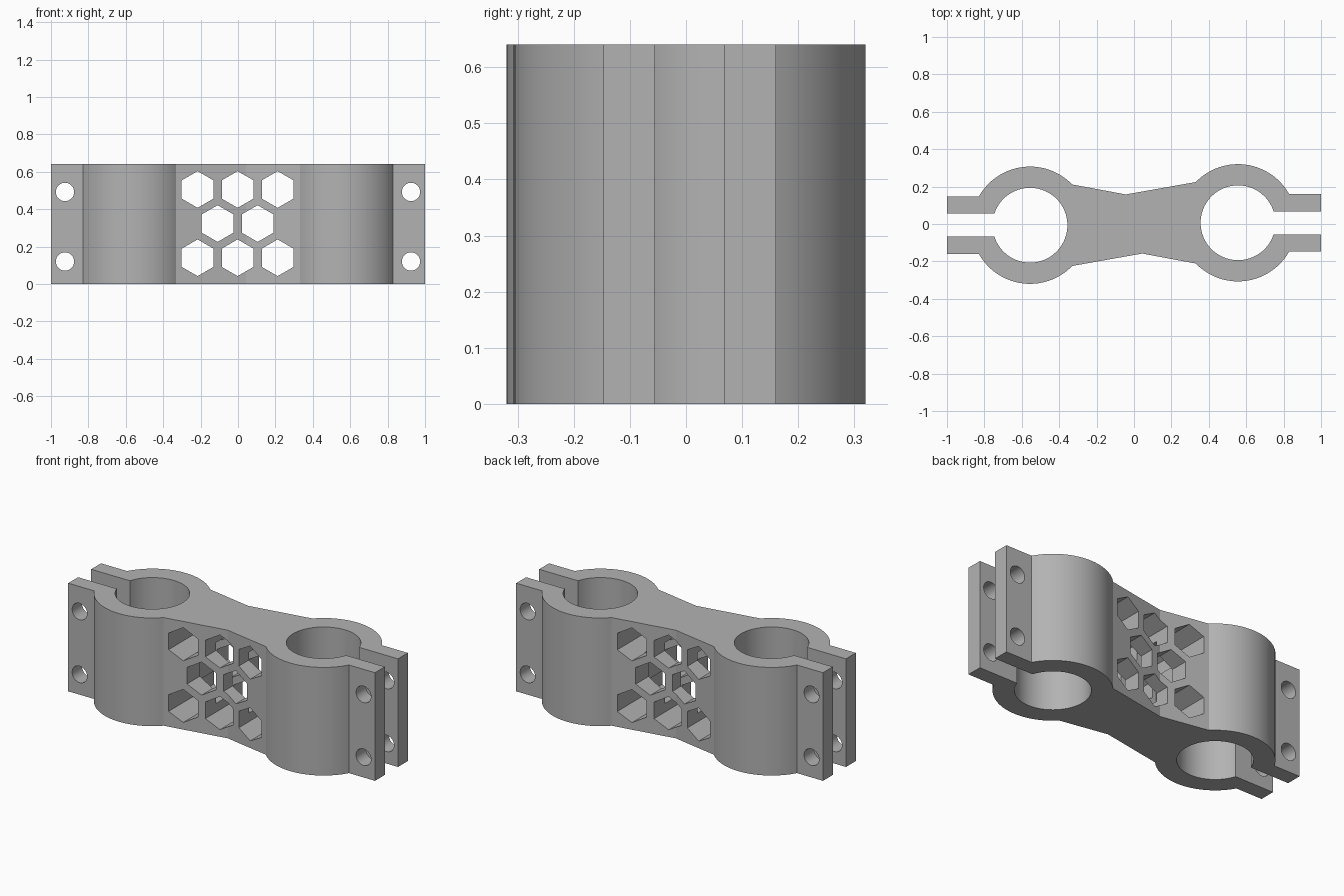
import bpy, bmesh
from math import radians, degrees, asin, cos, sin, pi
from mathutils import Matrix

cube = bpy.data.objects.get("Cube")
if cube:
    bpy.data.objects.remove(cube)

HEIGHT = 0.64
CX, CY = 0.556, 0.0065          # tube centre, mirrored by a half turn
OUTER, BORE = 0.3135, 0.2
TAB, GAP = 0.1535, 0.0615       # half thickness of tab pair and of slot

grey = bpy.data.materials.new("grey plastic")
grey.use_nodes = True
colour = (0.45, 0.45, 0.45, 1)
grey.diffuse_color = colour
grey.node_tree.nodes["Principled BSDF"].inputs["Base Color"].default_value = colour


def arc(radius, start, end, steps):
    angles = [radians(start + (end - start) * i / steps) for i in range(steps + 1)]
    return [(CX + radius * cos(a), CY + radius * sin(a)) for a in angles]


def make_object(name, bm):
    bmesh.ops.recalc_face_normals(bm, faces=bm.faces)
    mesh = bpy.data.meshes.new(name)
    bm.to_mesh(mesh)
    bm.free()
    mesh.materials.append(grey)
    obj = bpy.data.objects.new(name, mesh)
    bpy.context.collection.objects.link(obj)
    return obj


def add_hole(bm, x, z, radius, sides):
    # Prism running front to back, with a corner pointing up
    turn = Matrix.Translation((x, 0, z)) @ Matrix.Rotation(pi / 2, 4, "X")
    if sides == 6:
        turn = turn @ Matrix.Rotation(pi / 6, 4, "Z")
    first = bmesh.ops.create_cone(bm, cap_ends=True, segments=sides, radius1=radius,
                                  radius2=radius, depth=1, matrix=turn)["verts"]
    if sides == 6 and max(v.co.z for v in first) - z < radius * 0.95:
        bmesh.ops.rotate(bm, verts=first, cent=(x, 0, z),
                         matrix=Matrix.Rotation(pi / 6, 3, "Y"))


def cut(body, cutter):
    cutter.hide_render = True
    mod = body.modifiers.new("cut", "BOOLEAN")
    mod.operation = "DIFFERENCE"
    mod.solver = "EXACT"
    mod.object = cutter
    bpy.context.view_layer.objects.active = body
    bpy.ops.object.modifier_apply(modifier=mod.name)
    bpy.data.objects.remove(cutter)


# One split clamp with its tabs, then half of the waist
tab_angle = degrees(asin(TAB / OUTER))
gap_angle = degrees(asin(GAP / BORE))
half = arc(OUTER, -136, -tab_angle, 28)
half += [(1, CY - TAB), (1, CY - GAP)]
half += arc(BORE, -gap_angle, gap_angle - 360, 72)
half += [(1, CY + GAP), (1, CY + TAB)]
half += arc(OUTER, tab_angle, 136, 28)
half += [(-0.044, 0.158)]
outline = half + [(-x, -y) for x, y in half]

bm = bmesh.new()
base = bm.faces.new([bm.verts.new((x, y, 0)) for x, y in outline])
top = bmesh.ops.extrude_face_region(bm, geom=[base])["geom"]
bmesh.ops.translate(bm, vec=(0, 0, HEIGHT),
                    verts=[v for v in top if isinstance(v, bmesh.types.BMVert)])
body = make_object("double_tube_clamp", bm)

# Inner hollow joining the honeycomb openings
bm = bmesh.new()
bmesh.ops.create_cube(bm, size=1, matrix=Matrix.Translation((0, 0, 0.322))
                      @ Matrix.Diagonal((0.43, 0.16, 0.36, 1)))
cut(body, make_object("hollow_cutter", bm))

# Honeycomb openings and bolt holes
bm = bmesh.new()
for z, columns in ((0.14, (-1, 0, 1)), (0.323, (-0.5, 0.5)), (0.505, (-1, 0, 1))):
    for column in columns:
        add_hole(bm, column * 0.214 - 0.002, z, 0.098, 6)
for x in (-0.925, 0.925):
    for z in (0.12, 0.492):
        add_hole(bm, x, z, 0.049, 32)
cut(body, make_object("hole_cutter", bm))

# Smooth curved walls, crisp corners
bpy.ops.object.select_all(action="DESELECT")
body.select_set(True)
bpy.context.view_layer.objects.active = body
bpy.ops.object.shade_smooth_by_angle(angle=radians(14))
